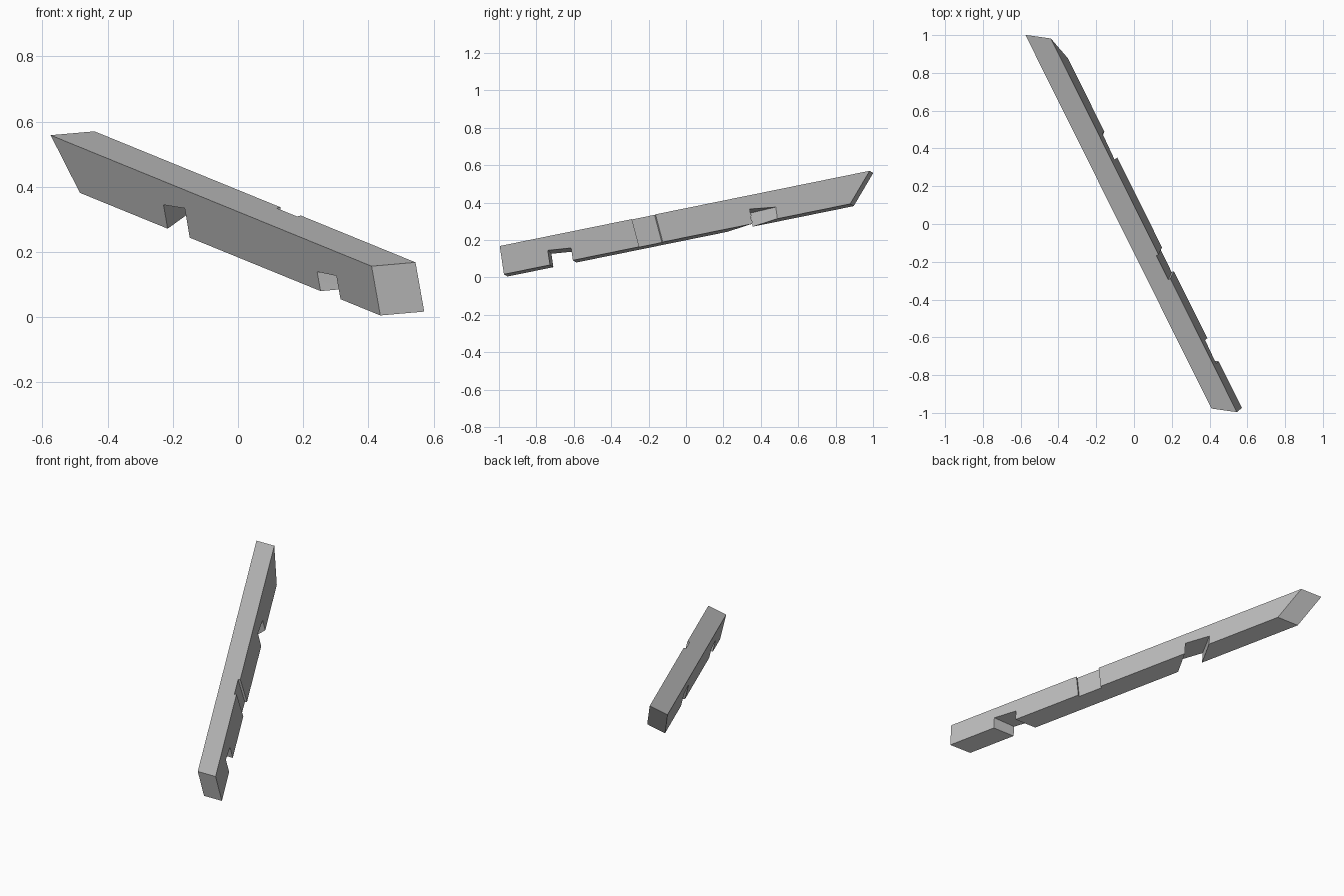
import bpy, bmesh
from mathutils import Matrix, Vector

cube = bpy.data.objects.get("Cube")
if cube:
    bpy.data.objects.remove(cube, do_unlink=True)

WIDTH, DEPTH, LENGTH = 0.115, 0.154, 2.246

# Beam frame: across, along and up, placed at the near upper left corner
along = Vector((-0.4386, 0.8807, 0.179)).normalized()
across = Vector((0.893, 0.40, 0.218))
across = (across - along * across.dot(along)).normalized()
up = across.cross(along)
frame = Matrix((across, along, up)).transposed().to_4x4()
frame.translation = (0.41, -0.977, 0.156)

grey = bpy.data.materials.new("timber grey")
grey.use_nodes = True
grey.diffuse_color = (0.5, 0.5, 0.5, 1)
grey.node_tree.nodes["Principled BSDF"].inputs["Base Color"].default_value = (0.5, 0.5, 0.5, 1)


def block(name, sides, ends, place):
    """Six-sided block; place(side, end, top) gives the position of each corner."""
    bm = bmesh.new()
    corners = {(i, j, k): bm.verts.new(place(sides[i], ends[j], k))
               for i in (0, 1) for j in (0, 1) for k in (0, 1)}
    bmesh.ops.convex_hull(bm, input=list(corners.values()))
    bmesh.ops.dissolve_limit(bm, angle_limit=0.001, verts=bm.verts, edges=bm.edges)
    bmesh.ops.recalc_face_normals(bm, faces=bm.faces)
    mesh = bpy.data.meshes.new(name)
    bm.to_mesh(mesh)
    bm.free()
    mesh.materials.append(grey)
    obj = bpy.data.objects.new(name, mesh)
    bpy.context.collection.objects.link(obj)
    obj.matrix_world = frame
    return obj


# Beam with a skewed square near end and a sloping far end
def beam_corner(side, end, top):
    lean = 0.163 if end else 0.019
    return (side, end - 0.64 * side - (0 if top else lean), 0 if top else -DEPTH)


beam = block("beam", (0, WIDTH), (0, LENGTH), beam_corner)


# Underside notch: skewed across the beam, with a tilted ceiling
def notch(name, start, stop, skew, ceiling, tilt):
    def corner(side, end, top):
        s = end + skew * side
        if not top:
            return (side, s - 0.005, -0.2)
        return (side, s + 0.01, -ceiling - tilt * (s - start))
    return block(name, (-0.05, WIDTH + 0.05), (start, stop), corner)


cutters = [
    notch("near_notch", 0.259, 0.397, -0.63, 0.081, 0.092),
    notch("far_notch", 1.315, 1.468, 0.85, 0.062, 0.115),
    # Shallow housing in the right side
    block("side_housing", (WIDTH - 0.013, WIDTH + 0.05), (0.729, 0.872),
          lambda side, end, top: (side, end, 0.05 if top else -0.25)),
]
for cutter in cutters:
    cutter.hide_render = True
    cut = beam.modifiers.new(cutter.name, 'BOOLEAN')
    cut.operation = 'DIFFERENCE'
    cut.solver = 'EXACT'
    cut.object = cutter

# Bake the cuts and drop the cutters
bpy.context.view_layer.update()
graph = bpy.context.evaluated_depsgraph_get()
baked = bpy.data.meshes.new_from_object(beam.evaluated_get(graph))
beam.modifiers.clear()
beam.data = baked
for cutter in cutters:
    bpy.data.objects.remove(cutter, do_unlink=True)
